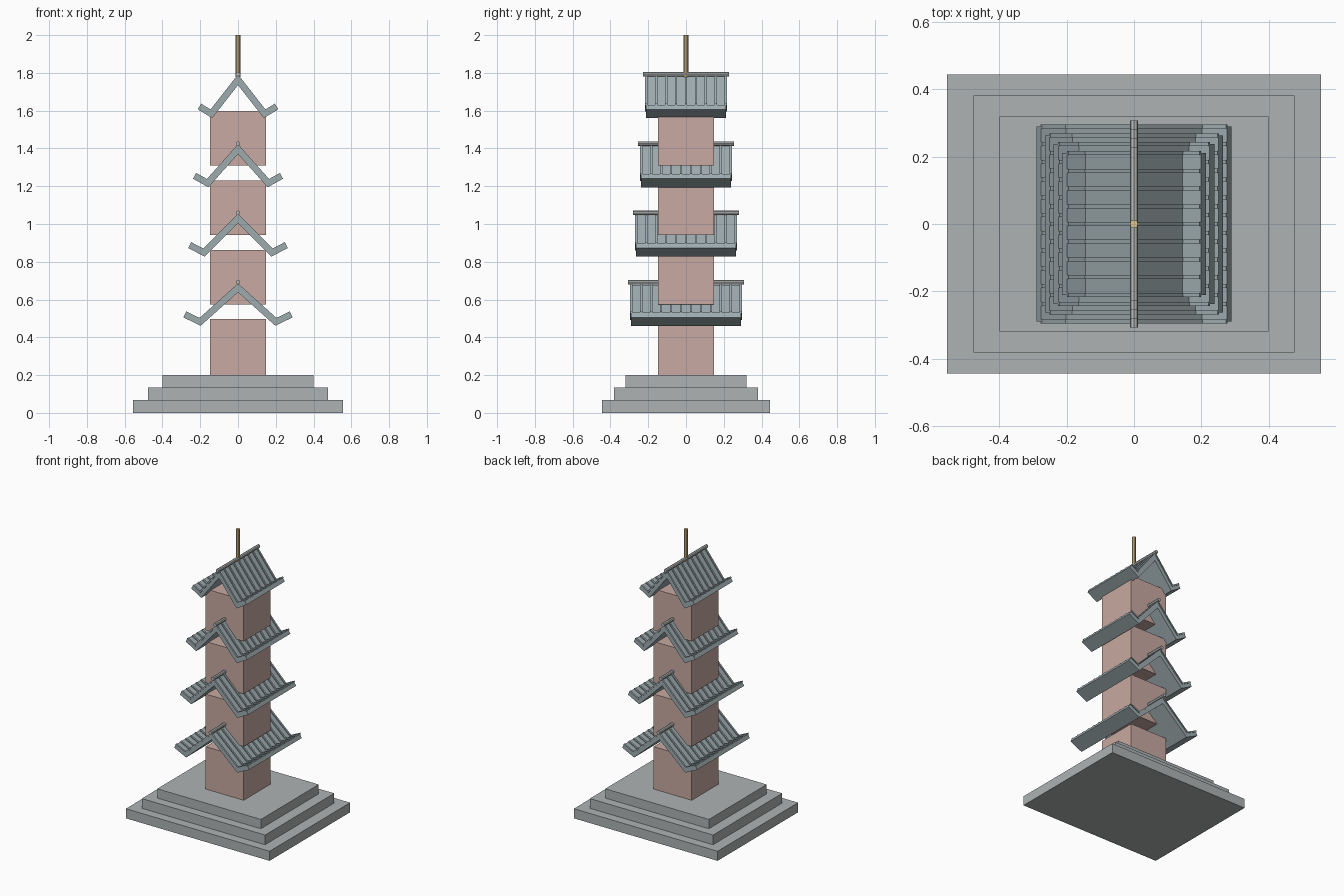
import bpy, bmesh, math
from mathutils import Vector

if "Cube" in bpy.data.objects:
    bpy.data.objects.remove(bpy.data.objects["Cube"])


def material(name, rgb):
    m = bpy.data.materials.new(name)
    m.diffuse_color = (*rgb, 1)
    m.use_nodes = True
    m.node_tree.nodes["Principled BSDF"].inputs["Base Color"].default_value = m.diffuse_color
    return m


STONE = material("stone", (0.42, 0.45, 0.45))
WALL = material("wall", (0.58, 0.40, 0.36))
TILE = material("tile", (0.34, 0.41, 0.43))
RIDGE = material("ridge", (0.48, 0.51, 0.50))
GOLD = material("gold", (0.72, 0.56, 0.27))


def box(name, hx, hy, z0, z1, mat):
    bpy.ops.mesh.primitive_cube_add(size=1, location=(0, 0, (z0 + z1) / 2))
    o = bpy.context.object
    o.name = name
    o.scale = (2 * hx, 2 * hy, z1 - z0)
    o.data.materials.append(mat)


def rod(name, r, length, z, mat, rot=(0, 0, 0)):
    bpy.ops.mesh.primitive_cylinder_add(vertices=8, radius=r, depth=length,
                                        location=(0, 0, z), rotation=rot)
    o = bpy.context.object
    o.name = name
    o.data.materials.append(mat)


def offset(path, d):
    """Shift an x-z polyline along its mitred upward normals."""
    normals = []
    for a, b in zip(path, path[1:]):
        t = (b - a).normalized()
        normals.append(Vector((-t.y, t.x)))
    out = []
    for i, p in enumerate(path):
        n0, n1 = normals[max(i - 1, 0)], normals[min(i, len(normals) - 1)]
        out.append(p + (n0 + n1) * d / (1 + n0.dot(n1)))
    return out


def add_strip(bm, path, lo, hi, y0, y1):
    """Solid band between two offsets of the path, extruded from y0 to y1."""
    low, high = offset(path, lo), offset(path, hi)
    rings = []
    for a, b in zip(low, high):
        rings.append([bm.verts.new((p.x, y, p.y))
                      for p, y in ((a, y0), (a, y1), (b, y1), (b, y0))])
    for r, s in zip(rings, rings[1:]):
        for k in range(4):
            j = (k + 1) % 4
            bm.faces.new((r[k], r[j], s[j], s[k]))
    bm.faces.new(rings[0])
    bm.faces.new(rings[-1][::-1])


def strip_object(name, path, lo, hi, spans, mat):
    bm = bmesh.new()
    for y0, y1 in spans:
        add_strip(bm, path, lo, hi, y0, y1)
    bmesh.ops.recalc_face_normals(bm, faces=bm.faces)
    me = bpy.data.meshes.new(name)
    bm.to_mesh(me)
    bm.free()
    me.materials.append(mat)
    bpy.context.collection.objects.link(bpy.data.objects.new(name, me))


# Stepped stone base
for i, (hx, hy, z0, z1) in enumerate(((0.555, 0.444, 0, 0.067),
                                      (0.476, 0.381, 0.067, 0.135),
                                      (0.40, 0.319, 0.135, 0.20))):
    box(f"base_step_{i + 1}", hx, hy, z0, z1, STONE)

# Four storeys, each with a gabled roof that flares up at the eaves
for i in range(4):
    dz = 0.367 * i
    n = i + 1
    box(f"storey_{n}", 0.147, 0.147, (0.2 if i == 0 else 0.208 + dz), 0.496 + dz, WALL)

    half_y = 0.290 - 0.0265 * i
    valley = 0.20 - 0.02 * i
    eave = 0.283 - 0.0257 * i
    path = [Vector(p) for p in ((-eave, 0.518 + dz), (-valley, 0.478 + dz),
                                (0, 0.657 + dz),
                                (valley, 0.478 + dz), (eave, 0.518 + dz))]
    strip_object(f"roof_{n}", path, -0.014, 0.014, [(-half_y, half_y)], TILE)

    # Raised tile ribs
    ribs = 12 - i
    ys = [-half_y + 2 * half_y * k / (ribs - 1) for k in range(ribs)]
    strip_object(f"roof_ribs_{n}", path, 0.012, 0.021,
                 [(y - 0.006, y + 0.006) for y in ys], TILE)

    # Ridge pole
    rod(f"ridge_pole_{n}", 0.012, 2 * (half_y + 0.018), 0.692 + dz, RIDGE,
        (math.pi / 2, 0, 0))

# Finial
rod("finial", 0.0125, 0.222, 1.889, GOLD)
